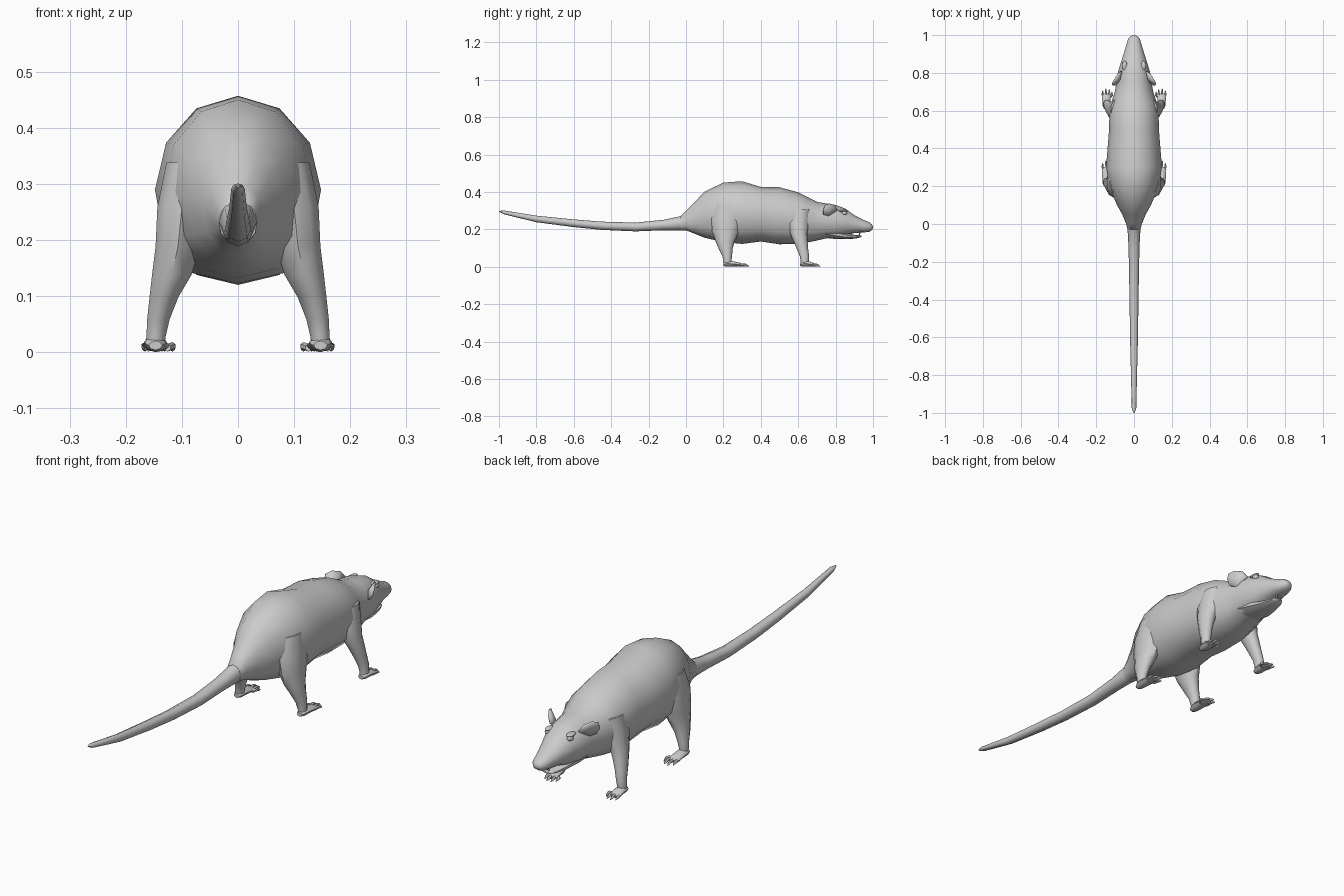
import bpy, bmesh, math
from mathutils import Vector

fur = bpy.data.materials.new("grey fur")
fur.diffuse_color = (0.6, 0.6, 0.6, 1)


def finish(name, bm, mirror=False, thick=0, angle=50):
    bmesh.ops.recalc_face_normals(bm, faces=bm.faces)
    me = bpy.data.meshes.new(name)
    bm.to_mesh(me)
    bm.free()
    ob = bpy.data.objects.new(name, me)
    bpy.context.collection.objects.link(ob)
    me.materials.append(fur)
    if thick:
        s = ob.modifiers.new("thickness", 'SOLIDIFY')
        s.thickness = thick
        s.offset = 0
    if mirror:
        ob.modifiers.new("mirror", 'MIRROR')
    bpy.ops.object.select_all(action='DESELECT')
    ob.select_set(True)
    bpy.context.view_layer.objects.active = ob
    bpy.ops.object.shade_smooth_by_angle(angle=math.radians(angle))
    return ob


def loft(bm, stations, axis, sides=12, square=1.0):
    """Skin rings (centre, a, b): axis 'y' puts rings in XZ, 'z' in XY."""
    rings = []
    for c, a, b in stations:
        ring = []
        for i in range(sides):
            t = 2 * math.pi * i / sides
            s, k = math.sin(t), math.cos(t)
            if k < 0:  # fuller underside
                s = math.copysign(abs(s) ** square, s)
                k = -abs(k) ** square
            off = (a * s, 0, b * k) if axis == 'y' else (a * s, b * k, 0)
            ring.append(bm.verts.new(Vector(c) + Vector(off)))
        rings.append(ring)
    for r, q in zip(rings, rings[1:]):
        for i in range(sides):
            j = (i + 1) % sides
            bm.faces.new((r[i], r[j], q[j], q[i]))
    bm.faces.new(rings[0])
    bm.faces.new(rings[-1][::-1])


def tube(name, rows, sides, square=1.0):
    """Rows of y, top z, bottom z, half width."""
    bm = bmesh.new()
    loft(bm, [((0, y, (t + b) / 2), w, (t - b) / 2) for y, t, b, w in rows],
         'y', sides, square)
    return finish(name, bm)


def ball(name, centre, size, mirror=True):
    bm = bmesh.new()
    bmesh.ops.create_uvsphere(bm, u_segments=12, v_segments=8, radius=1)
    for v in bm.verts:
        v.co = Vector(centre) + v.co * Vector(size)
    return finish(name, bm, mirror)


# Body running into the head and snout
tube("body_and_head", [
    (-0.03, .27, .195, .034), (0, .30, .195, .042), (.05, .35, .175, .062),
    (.10, .402, .155, .09), (.20, .45, .132, .132), (.30, .457, .122, .148),
    (.40, .427, .135, .14), (.50, .425, .120, .132), (.60, .398, .122, .130),
    (.65, .373, .130, .118), (.70, .347, .140, .102), (.75, .338, .152, .092),
    (.80, .33, .155, .086), (.85, .312, .165, .071), (.90, .276, .180, .055),
    (.95, .25, .183, .040), (.98, .238, .187, .031), (.995, .226, .197, .018),
    (1.0, .215, .208, .006)], 12, .85)

# Tail
tube("tail", [
    (-1, .298, .294, .003), (-.975, .301, .281, .012), (-.8, .273, .238, .016),
    (-.6, .253, .212, .021), (-.45, .241, .197, .023), (-.27, .236, .189, .026),
    (-.12, .251, .195, .029), (-.03, .27, .195, .034), (.03, .30, .20, .035)], 8)

# Lower jaw
tube("lower_jaw", [
    (.74, .22, .155, .07), (.80, .20, .148, .062), (.86, .18, .147, .046),
    (.91, .169, .151, .032), (.93, .169, .156, .022), (.937, .166, .160, .01)], 10)

# Front teeth
bm = bmesh.new()
loft(bm, [((.007, .928, .195), .006, .005), ((.007, .929, .176), .003, .003)], 'z', 6)
loft(bm, [((.007, .924, .160), .006, .005), ((.007, .928, .177), .003, .003)], 'z', 6)
finish("teeth", bm, True)

# Nose pad, eyes and brows
ball("eye", (.052, .846, .287), (.012, .015, .012))
ball("brow", (.05, .838, .299), (.014, .026, .007))

# Cupped ears
bm = bmesh.new()
rim = [bm.verts.new(p) for p in (
    (.066, .81, .303), (.082, .797, .327), (.10, .768, .336), (.113, .745, .328),
    (.113, .735, .305), (.098, .735, .28), (.08, .76, .27))]
hub = bm.verts.new((.076, .765, .30))
for i, v in enumerate(rim):
    bm.faces.new((v, rim[(i + 1) % len(rim)], hub))
finish("ear", bm, True, .008)


def leg(name, stations, y, length):
    """Leg with a flat foot and splayed toes; y is the heel."""
    bm = bmesh.new()
    loft(bm, stations, 'z', 10)
    x = .147
    loft(bm, [((x, y, .014), .012, .008), ((x, y + .015, .018), .019, .016),
              ((x, y + .04, .018), .021, .016),
              ((x - .001, y + length * .65, .013), .025, .010),
              ((x - .002, y + length * .75, .009), .021, .006)], 'y', 8)
    for dx, reach in ((-.030, .84), (-.016, .97), (.002, 1.0), (.019, .9)):
        y0, y1 = y + length * .55, y + length * reach
        x1 = x + dx
        loft(bm, [((x + dx * .7, y0, .010), .007, .007),
                  ((x1, y1 - .022, .013), .0065, .007),
                  ((x1, y1 - .010, .009), .005, .006),
                  ((x1, y1, .005), .001, .002)], 'y', 6)
    lowest = min(v.co.z for v in bm.verts)
    for v in bm.verts:
        v.co.z -= lowest
    finish(name, bm, True)


leg("hind_leg", [
    ((.085, .23, .34), .045, .075), ((.10, .22, .26), .046, .085),
    ((.107, .212, .19), .042, .072), ((.118, .209, .14), .037, .052),
    ((.132, .212, .10), .027, .038), ((.142, .220, .06), .021, .026),
    ((.146, .222, .03), .018, .021), ((.147, .222, .012), .016, .019)], .20, .137)

leg("front_leg", [
    ((.085, .61, .31), .038, .055), ((.10, .60, .24), .038, .058),
    ((.112, .602, .18), .035, .046), ((.124, .612, .14), .029, .038),
    ((.134, .622, .10), .024, .031), ((.142, .633, .06), .020, .025),
    ((.146, .635, .03), .018, .022), ((.147, .633, .012), .016, .020)], .61, .108)
